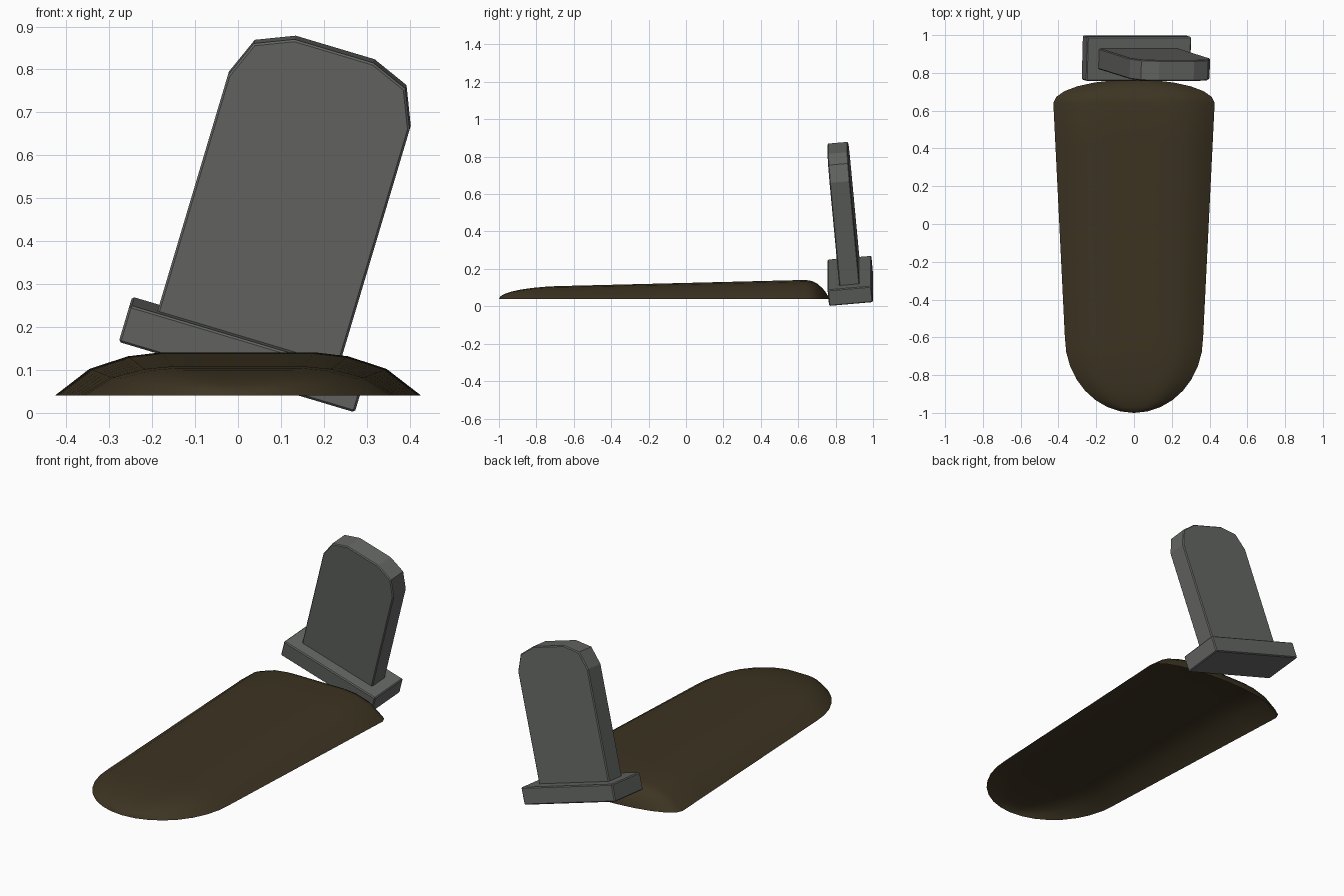
import bpy, bmesh, math
from mathutils import Matrix, Euler

if "Cube" in bpy.data.objects:
    bpy.data.objects.remove(bpy.data.objects["Cube"])


def material(name, rgb):
    m = bpy.data.materials.new(name)
    m.diffuse_color = (*rgb, 1)
    m.use_nodes = True
    m.node_tree.nodes["Principled BSDF"].inputs["Base Color"].default_value = m.diffuse_color
    return m


stone = material("grey_stone", (0.128, 0.134, 0.126))
soil = material("brown_soil", (0.046, 0.034, 0.016))


def finish(name, bm, mat, matrix=Matrix()):
    mesh = bpy.data.meshes.new(name)
    bm.to_mesh(mesh)
    bm.free()
    mesh.materials.append(mat)
    obj = bpy.data.objects.new(name, mesh)
    bpy.context.collection.objects.link(obj)
    obj.matrix_world = matrix
    return obj


def prism(name, outline, depth, matrix):
    """Extrude an x/z outline along y, centred, with a fine edge bevel."""
    bm = bmesh.new()
    face = bm.faces.new([bm.verts.new((x, -depth / 2, z)) for x, z in outline])
    ext = bmesh.ops.extrude_face_region(bm, geom=[face])
    verts = [v for v in ext["geom"] if isinstance(v, bmesh.types.BMVert)]
    bmesh.ops.translate(bm, verts=verts, vec=(0, depth, 0))
    bmesh.ops.recalc_face_normals(bm, faces=bm.faces[:])
    obj = finish(name, bm, stone, matrix)
    bevel = obj.modifiers.new("edge_bevel", "BEVEL")
    bevel.width = 0.005
    bevel.segments = 1
    bevel.limit_method = 'ANGLE'
    bevel.angle_limit = math.radians(60)
    return obj


# leaning headstone: plinth and slab share one tilted frame
tilt = Matrix.Translation((0, 0.882, 0.093)) @ Euler((0.09, 0.29, 0)).to_matrix().to_4x4()
prism("plinth", [(-0.287, 0), (0.287, 0), (0.287, 0.09), (-0.287, 0.09)], 0.235, tilt)

half, top, r = 0.221, 0.79, 0.125
k = r * (1 - math.sqrt(0.5))
right = [(half, 0.07), (half, top - r), (half - k, top - k), (half - r, top)]
prism("headstone_slab", right + [(-x, z) for x, z in reversed(right)], 0.11, tilt)

# soil mound: stations (y, half width, height) along the length
FLOOR = 0.04
stations = []
for i in range(1, 8):                                  # rounded foot end
    a = math.pi / 2 * i / 8
    stations.append((-0.6 - 0.4 * math.cos(a), 0.366 * math.sin(a), 0.07 * math.sin(a)))
for i in range(7):                                     # long tapered body
    t = i / 6
    stations.append((-0.6 + 1.24 * t, 0.366 + 0.061 * t, 0.07 + 0.031 * t))
for i in range(1, 6):                                  # blunt head end
    a = math.pi / 2 * i / 6
    stations.append((0.64 + 0.125 * math.sin(a), 0.427 * math.cos(a),
                     0.101 * math.cos(a) ** 1.6))

side = [(1, 0), (0.81, 0.62), (0.6, 0.91), (0.42, 1), (0.2, 1)]
section = side + [(0, 1)] + [(-x, z) for x, z in reversed(side)]

bm = bmesh.new()
rows = [[bm.verts.new((x * w, y, FLOOR + z * h)) for x, z in section]
        for y, w, h in stations]
for a, b in zip(rows, rows[1:]):
    for i in range(len(section) - 1):
        bm.faces.new((a[i], b[i], b[i + 1], a[i + 1]))
for row, y in ((rows[0], -1.0), (rows[-1], 0.765)):    # close both tips
    tip = bm.verts.new((0, y, FLOOR))
    for p, q in zip(row, row[1:]):
        bm.faces.new((p, q, tip))
bmesh.ops.recalc_face_normals(bm, faces=bm.faces[:])
if sum(f.normal.z for f in bm.faces) < 0:
    bmesh.ops.reverse_faces(bm, faces=bm.faces[:])
for f in bm.faces:
    f.smooth = True
finish("soil_mound", bm, soil)
